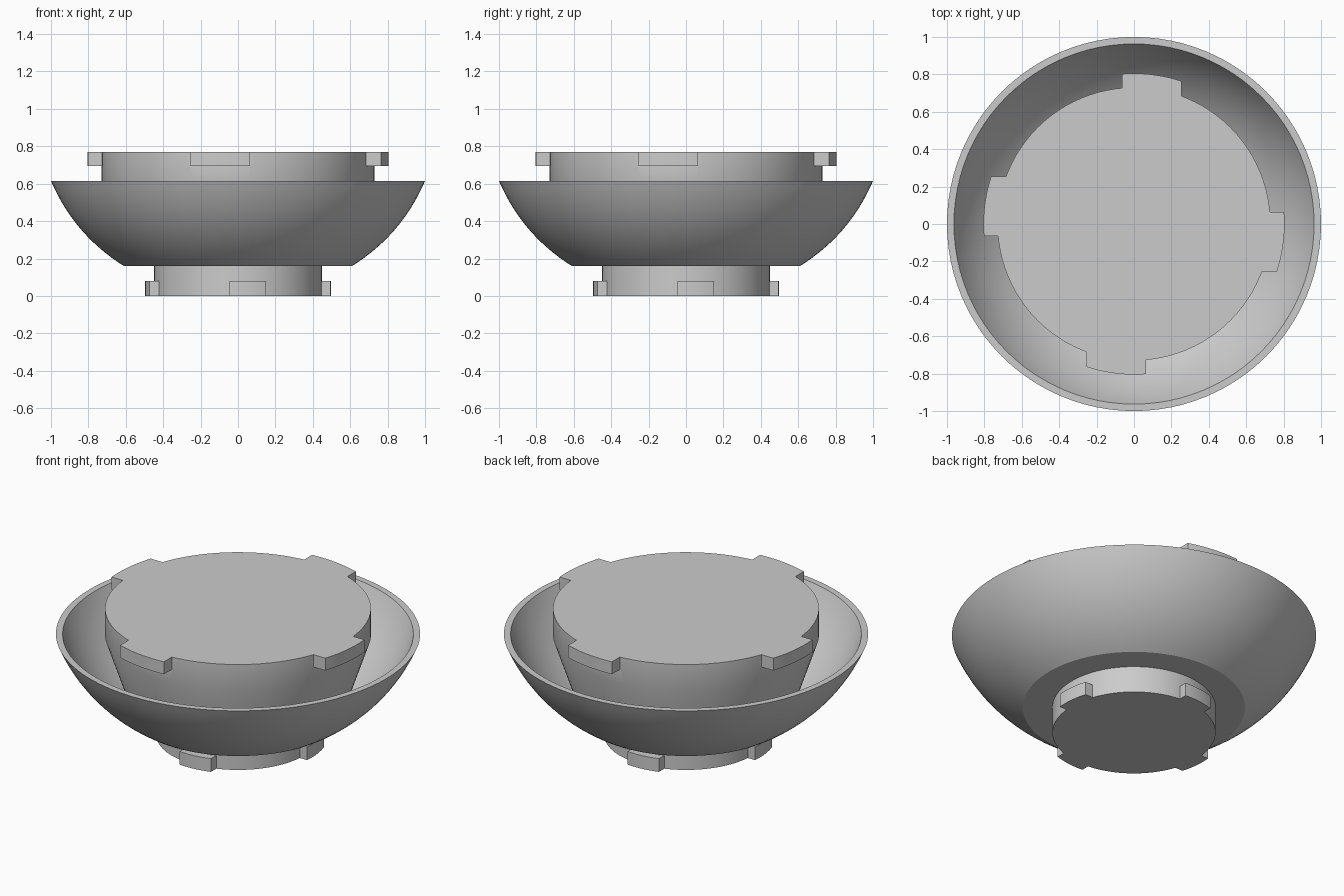
import bpy, bmesh
from math import sin, cos, pi, sqrt, radians

if "Cube" in bpy.data.objects:
    bpy.data.objects.remove(bpy.data.objects["Cube"], do_unlink=True)

SEGMENTS = 96

grey = bpy.data.materials.new("plain grey")
grey.use_nodes = True
GREY = (0.6, 0.6, 0.6, 1)
grey.diffuse_color = GREY
grey.node_tree.nodes["Principled BSDF"].inputs["Base Color"].default_value = GREY


def add_object(name, bm):
    bmesh.ops.recalc_face_normals(bm, faces=bm.faces)
    mesh = bpy.data.meshes.new(name)
    bm.to_mesh(mesh)
    bm.free()
    mesh.materials.append(grey)
    obj = bpy.data.objects.new(name, mesh)
    bpy.context.collection.objects.link(obj)
    return obj


def select_only(obj):
    bpy.ops.object.select_all(action='DESELECT')
    obj.select_set(True)
    bpy.context.view_layer.objects.active = obj


def smooth(obj):
    select_only(obj)
    bpy.ops.object.shade_smooth_by_angle(angle=radians(25))


def lathe(name, profile):
    """Turn an (r, z) profile around z, capping both open ends."""
    bm = bmesh.new()
    rings = [[bm.verts.new((r * cos(2 * pi * i / SEGMENTS), r * sin(2 * pi * i / SEGMENTS), z))
              for i in range(SEGMENTS)] for r, z in profile]
    for a, b in zip(rings, rings[1:]):
        for i in range(SEGMENTS):
            j = (i + 1) % SEGMENTS
            bm.faces.new((a[i], a[j], b[j], b[i]))
    bm.faces.new(rings[0])
    bm.faces.new(rings[-1])
    return add_object(name, bm)


def add_tabs(body, inner, outer, x0, x1, z0, z1):
    """Weld four straight-sided, round-ended locking tabs onto a body."""
    bm = bmesh.new()
    steps = 10
    arc = [x0 + (x1 - x0) * i / steps for i in range(steps + 1)]
    outline = [(x, -sqrt(outer ** 2 - x ** 2)) for x in arc] + [(x1, -inner), (x0, -inner)]
    for k in range(4):
        c, s = cos(k * pi / 2), sin(k * pi / 2)
        base = bm.faces.new([bm.verts.new((c * x - s * y, s * x + c * y, z0)) for x, y in outline])
        top = bmesh.ops.extrude_face_region(bm, geom=[base])["geom"]
        moved = [v for v in top if isinstance(v, bmesh.types.BMVert)]
        bmesh.ops.translate(bm, verts=moved, vec=(0, 0, z1 - z0))
    tabs = add_object(body.name + "_tabs", bm)
    weld = body.modifiers.new("weld tabs", 'BOOLEAN')
    weld.operation, weld.solver, weld.object = 'UNION', 'EXACT', tabs
    select_only(body)
    bpy.ops.object.modifier_apply(modifier=weld.name)
    bpy.data.objects.remove(tabs, do_unlink=True)


def bulge(start, end, sagitta, steps=16):
    """Curved (r, z) path from start to end, bowed outward and down."""
    dr, dz = end[0] - start[0], end[1] - start[1]
    length = sqrt(dr * dr + dz * dz)
    points = []
    for i in range(steps + 1):
        t = i / steps
        h = 4 * sagitta * t * (1 - t) / length
        points.append((start[0] + dr * t + dz * h, start[1] + dz * t - dr * h))
    return points


# Bowl: curved outer wall, flat rim, matching inner wall and floor
outer_wall = bulge((0.61, 0.16), (1.0, 0.615), 0.047)
inner_wall = bulge((0.59, 0.2), (0.963, 0.615), 0.045)
bowl = lathe("bowl", outer_wall + inner_wall[::-1])

# Upper plug: tapered neck under a straight disc, with tabs at the top
upper_plug = lathe("upper_plug", [(0.585, 0.18), (0.73, 0.61), (0.73, 0.77)])
add_tabs(upper_plug, 0.6, 0.805, -0.255, 0.065, 0.695, 0.77)

# Lower plug: straight cylinder with tabs at the foot
lower_plug = lathe("lower_plug", [(0.448, 0), (0.448, 0.17)])
add_tabs(lower_plug, 0.35, 0.496, -0.045, 0.15, 0, 0.08)

for part in (bowl, upper_plug, lower_plug):
    smooth(part)
